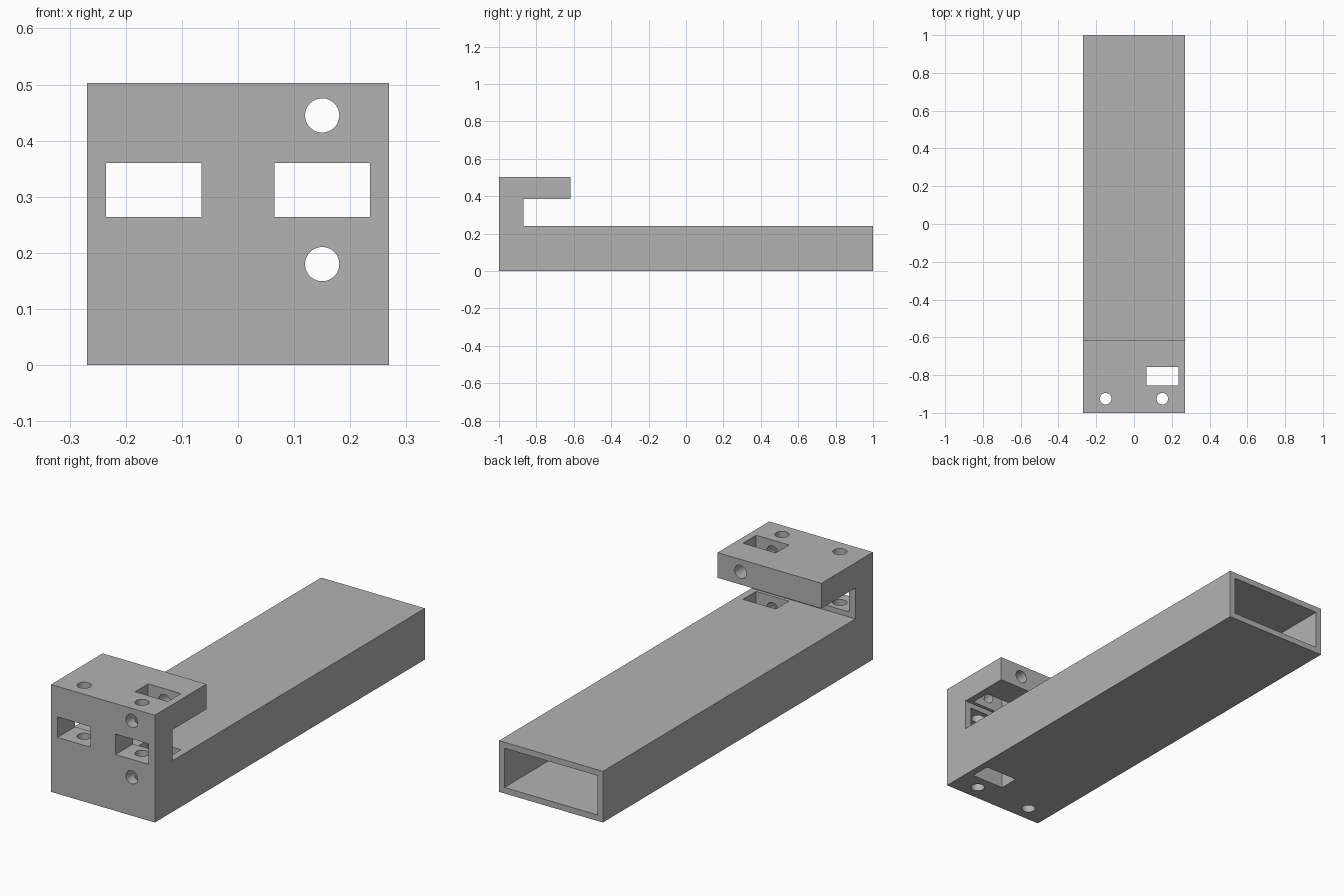
import bpy
import bmesh
from math import radians
from mathutils import Matrix, Vector

if "Cube" in bpy.data.objects:
    bpy.data.objects.remove(bpy.data.objects["Cube"], do_unlink=True)

grey = bpy.data.materials.new("plain grey")
grey.use_nodes = True
colour = (0.45, 0.45, 0.45, 1)
grey.diffuse_color = colour
grey.node_tree.nodes["Principled BSDF"].inputs["Base Color"].default_value = colour

HALF_WIDTH = 0.269
HEIGHT = 0.503
BEAM_TOP = 0.24
ARM_BOTTOM = 0.385
WALL_BACK = -0.87
ARM_END = -0.618
SHELL = 0.028
BORE = 0.0305


def add_object(name, bm):
    bmesh.ops.recalc_face_normals(bm, faces=bm.faces)
    mesh = bpy.data.meshes.new(name)
    bm.to_mesh(mesh)
    bm.free()
    mesh.materials.append(grey)
    obj = bpy.data.objects.new(name, mesh)
    bpy.context.collection.objects.link(obj)
    return obj


def cut(body, bm):
    """Subtract a shape from the body and discard the cutter."""
    cutter = add_object("cutter", bm)
    cutter.hide_render = True
    mod = body.modifiers.new("cut", "BOOLEAN")
    mod.operation = "DIFFERENCE"
    mod.solver = "EXACT"
    mod.object = cutter
    bpy.context.view_layer.objects.active = body
    bpy.ops.object.modifier_apply(modifier=mod.name)
    bpy.data.objects.remove(cutter, do_unlink=True)


def cut_box(body, low, high):
    low, high = Vector(low), Vector(high)
    bm = bmesh.new()
    bmesh.ops.create_cube(bm, size=1, matrix=Matrix.Translation((low + high) / 2)
                          @ Matrix.Diagonal((*(high - low), 1)))
    cut(body, bm)


def cut_bore(body, centre, length, axis):
    turn = Matrix.Rotation(radians(90), 4, "X") if axis == "Y" else Matrix()
    bm = bmesh.new()
    bmesh.ops.create_cone(bm, cap_ends=True, segments=48, radius1=BORE, radius2=BORE,
                          depth=length, matrix=Matrix.Translation(centre) @ turn)
    cut(body, bm)


# Hooked beam: side profile extruded across the width
profile = [(-1, 0), (1, 0), (1, BEAM_TOP), (WALL_BACK, BEAM_TOP),
           (WALL_BACK, ARM_BOTTOM), (ARM_END, ARM_BOTTOM), (ARM_END, HEIGHT), (-1, HEIGHT)]
bm = bmesh.new()
side = bm.faces.new([bm.verts.new((-HALF_WIDTH, y, z)) for y, z in profile])
swept = bmesh.ops.extrude_face_region(bm, geom=[side])["geom"]
bmesh.ops.translate(bm, vec=(2 * HALF_WIDTH, 0, 0),
                    verts=[v for v in swept if isinstance(v, bmesh.types.BMVert)])
body = add_object("hooked_beam", bm)

# Hollow of the tube, open at the back
inner = HALF_WIDTH - SHELL
cut_box(body, (-inner, ARM_END, SHELL), (inner, 1.1, BEAM_TOP - SHELL))

# Pair of windows through the front wall
for x in (-0.15, 0.15):
    cut_box(body, (x - 0.085, -1.1, 0.264), (x + 0.085, -0.8, 0.36))

# Upright slot through the arm and the beam
cut_box(body, (0.065, -0.855, -0.1), (0.235, -0.758, 0.6))

# Upright bores and lengthwise bores
for x in (-0.15, 0.15):
    cut_bore(body, (x, -0.925, 0.25), 0.8, "Z")
for z in (0.18, 0.445):
    cut_bore(body, (0.15, -0.8, z), 0.6, "Y")

# Smooth bores with crisp edges
bpy.ops.object.select_all(action="DESELECT")
body.select_set(True)
bpy.context.view_layer.objects.active = body
bpy.ops.object.shade_smooth_by_angle(angle=radians(30))
